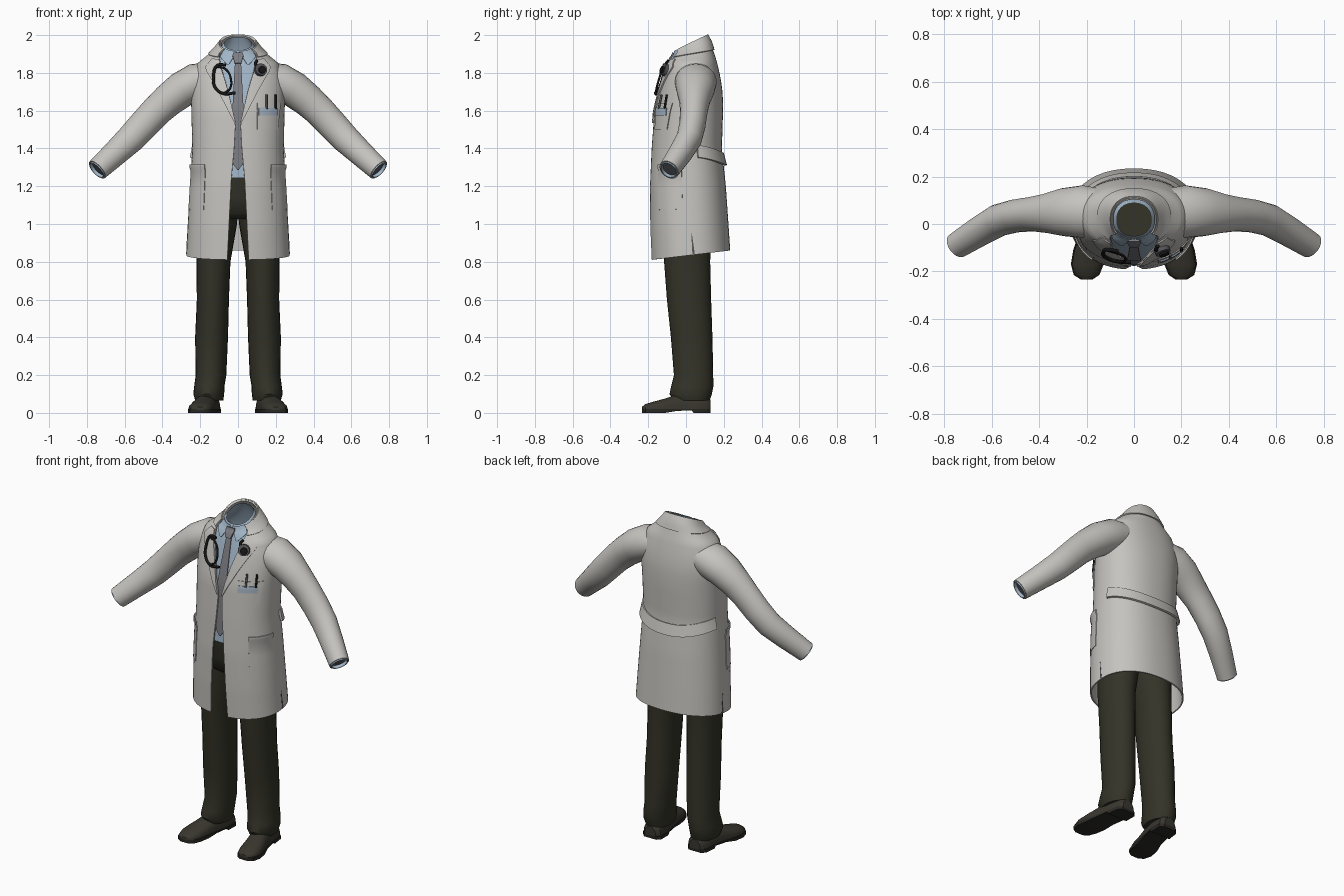
import bpy, bmesh, math
from mathutils import Vector

if "Cube" in bpy.data.objects:
    bpy.data.objects.remove(bpy.data.objects["Cube"])


def material(name, *rgb):
    m = bpy.data.materials.new(name)
    m.use_nodes = True
    m.diffuse_color = (*rgb, 1)
    bsdf = m.node_tree.nodes["Principled BSDF"]
    bsdf.inputs["Base Color"].default_value = (*rgb, 1)
    bsdf.inputs["Roughness"].default_value = 0.8
    return m


COAT = material("coat off white", .56, .55, .52)
SHIRT = material("shirt light blue", .36, .47, .58)
TIE = material("tie grey", .2, .2, .22)
TROUSER = material("trousers dark olive", .033, .033, .021)
SHOE = material("shoe dark brown", .04, .037, .027)
SOLE = material("sole near black", .022, .021, .017)
BLACK = material("rubber black", .008, .008, .008)
METAL = material("metal dark grey", .09, .09, .1)
CARD = material("card pale blue", .38, .46, .55)


def finish(ob, mat, angle=40):
    ob.data.materials.append(mat)
    bpy.ops.object.select_all(action="DESELECT")
    ob.select_set(True)
    bpy.context.view_layer.objects.active = ob
    for m in list(ob.modifiers):
        bpy.ops.object.modifier_apply(modifier=m.name)
    bpy.ops.object.shade_smooth_by_angle(angle=math.radians(angle))
    return ob


def loft(name, rows, mat, close=True, caps=False, thick=0, mirror=False):
    """Skin a list of point rows, optionally closed, capped, thickened, mirrored."""
    bm = bmesh.new()
    vs = [[bm.verts.new(p) for p in row] for row in rows]
    n = len(rows[0])
    for a, b in zip(vs, vs[1:]):
        for i in range(n if close else n - 1):
            j = (i + 1) % n
            bm.faces.new((a[i], a[j], b[j], b[i]))
    if caps:
        bm.faces.new(vs[0])
        bm.faces.new(vs[-1])
    bmesh.ops.recalc_face_normals(bm, faces=bm.faces)
    me = bpy.data.meshes.new(name)
    bm.to_mesh(me)
    bm.free()
    ob = bpy.data.objects.new(name, me)
    bpy.context.collection.objects.link(ob)
    if thick:
        s = ob.modifiers.new("thickness", "SOLIDIFY")
        s.thickness, s.offset = thick, 0
    if mirror:
        m = ob.modifiers.new("mirror", "MIRROR")
        m.use_mirror_merge = False
    return finish(ob, mat)


def lerp_table(table, h):
    """Linear lookup in rows whose first entry is the key."""
    h = min(max(h, table[0][0]), table[-1][0])
    for a, b in zip(table, table[1:]):
        if h <= b[0]:
            f = (h - a[0]) / (b[0] - a[0])
            return [p + (q - p) * f for p, q in zip(a[1:], b[1:])]


def steps(a, b, n):
    return [a + (b - a) * i / n for i in range(n + 1)]


# Body sections: height, half width, front y, back y, tilt
BODY = [(.835, .27, -.18, .23, .12), (1.0, .262, -.187, .22, .05),
        (1.2, .25, -.188, .207, 0), (1.4, .238, -.178, .186, 0),
        (1.6, .243, -.163, .192, 0), (1.7, .247, -.14, .19, 0),
        (1.78, .24, -.118, .178, 0), (1.85, .21, -.1, .16, .05),
        (1.895, .152, -.085, .142, .15), (1.925, .118, -.074, .128, .33),
        (1.955, .09, -.068, .106, .5)]
# Half width of the front opening by height
GAP = [(.835, .056), (1.24, .035), (1.4, .02), (1.53, .013), (1.7, .05),
       (1.8, .08), (1.9, .1), (1.925, .093), (1.955, .072)]
POWER = 2.25


def body(theta, h, off=0):
    """Point on the body surface; theta 0 is the front, pi/2 is +x."""
    hw, yf, yb, tilt = lerp_table(BODY, h)
    s, c = math.sin(theta), math.cos(theta)
    x = (hw + off) * math.copysign(abs(s) ** (2 / POWER), s)
    yc = (yf + yb) / 2
    y = yc - ((yb - yf) / 2 + off) * math.copysign(abs(c) ** (2 / POWER), c)
    return (x, y, h + tilt * (y - yc))


def theta_at(x, h):
    r = min(abs(x) / lerp_table(BODY, h)[0], 1)
    return math.copysign(math.asin(r ** (POWER / 2)), x)


def on_front(x, h, off=0):
    return body(theta_at(x, h), h, off)


def panel(name, edges, mat, off, thick=.005, mirror=False, cols=6, n=8):
    """Plate on the front; edges are (height, inner x, outer x)."""
    rows = []
    for h in steps(edges[0][0], edges[-1][0], n):
        a, b = lerp_table(edges, h)
        rows.append([on_front(x, h, off) for x in steps(a, b, cols)])
    return loft(name, rows, mat, False, False, thick, mirror)


def around(name, heights, mat, off, cols=56, gap=False, caps=False, thick=0):
    """Band round the body, open at the front when gap is set."""
    rows = []
    for h in heights:
        a = theta_at(lerp_table(GAP, h)[0], h) if gap else 0
        ts = steps(a, math.tau - a, cols)
        rows.append([body(t, h, off) for t in (ts if gap else ts[:-1])])
    return loft(name, rows, mat, not gap, caps, thick)


# Coat body, collar, lapels
around("coat_body", steps(.835, 1.8, 24) + steps(1.82, 1.955, 9), COAT, 0, gap=True, thick=.008)
around("coat_collar", steps(1.9, 1.955, 4), COAT, .008, gap=True, thick=.007)
panel("coat_lapel", [(1.535, .012, .018), (1.7, .049, .1), (1.83, .086, .17), (1.865, .092, .145),
                     (1.885, .096, .13)], COAT, .009, .007, True, 6, 14)

# Half belt sagging across the back
belt = []
for drop in (0, .03, .065):
    ts = steps(math.pi * .58, math.pi * 1.42, 24)
    belt.append([body(t, 1.42 - drop - .045 * math.cos(t) ** 2, .006 + drop * .15) for t in ts])
loft("back_half_belt", belt, COAT, False, False, .012)

# Hip pockets wrapping the sides, and side vents
pocket = [[body(t, h, .004 + .008 * (h > 1.29)) for t in steps(.72, 1.45, 8)]
          for h in (1.08, 1.2, 1.28, 1.3, 1.315)]
loft("hip_pocket", pocket, COAT, False, False, .006, True)
loft("side_vent", [[body(t, h, .003) for t in (1.6, 1.6 + w)]
                   for h, w in ((.84, .05), (.95, .01))], METAL, False, False, .004, True)

# Chest pocket with card and pens
panel("chest_pocket", [(1.5, .1, .205), (1.64, .1, .22)], COAT, .006)
panel("pocket_card", [(1.575, .105, .2), (1.615, .105, .2)], CARD, .011)


def tube(name, pts, radius, mat):
    cu = bpy.data.curves.new(name, "CURVE")
    cu.dimensions, cu.bevel_depth, cu.bevel_resolution = "3D", radius, 2
    cu.resolution_u, cu.use_fill_caps = 6, True
    sp = cu.splines.new("BEZIER")
    sp.bezier_points.add(len(pts) - 1)
    for bp, p in zip(sp.bezier_points, pts):
        bp.co = p
        bp.handle_left_type = bp.handle_right_type = "AUTO"
    ob = bpy.data.objects.new(name, cu)
    bpy.context.collection.objects.link(ob)
    cu.materials.append(mat)


for i, x in enumerate((.145, .19)):
    tube(f"pen_{i + 1}", [on_front(x, h, .013) for h in (1.61, 1.685)], .006, (METAL, BLACK)[i])

# Sleeves: x, y, z, half height, half depth
ARM = [(.13, .045, 1.775, .08, .1), (.22, .052, 1.752, .097, .108), (.3, .05, 1.71, .092, .098),
       (.37, .045, 1.655, .085, .08), (.43, .042, 1.6, .08, .07), (.5, .034, 1.525, .077, .067),
       (.57, .016, 1.45, .073, .065), (.65, -.03, 1.375, .065, .06), (.745, -.09, 1.287, .057, .052)]


def arm_rings(part, scale=1, shift=0):
    rows = []
    for i in part:
        p, q = Vector(ARM[max(i - 1, 0)][:3]), Vector(ARM[min(i + 1, len(ARM) - 1)][:3])
        t = (q - p).normalized()
        up = Vector((0, 1, 0)).cross(t).normalized() * ARM[i][3] * scale
        side = t.cross(up).normalized() * ARM[i][4] * scale
        c = Vector(ARM[i][:3]) + t * shift
        rows.append([c + up * math.cos(a) + side * math.sin(a) for a in steps(0, math.tau, 24)[:-1]])
    return rows


loft("sleeve", arm_rings(range(9)), COAT, thick=.006, mirror=True)
loft("shirt_cuff", arm_rings((7, 8), .86, .006), SHIRT, thick=.005, mirror=True)
loft("sleeve_lining", arm_rings((7, 8), .8, -.012), METAL, caps=True, mirror=True)

# Shirt, its collar wings and the tie
around("shirt", steps(1.235, 1.955, 22), SHIRT, -.018)
panel("shirt_collar", [(1.85, .05, .06), (1.9, .026, .1), (1.925, .015, .09), (1.955, .008, .076)],
      SHIRT, -.007, .004, True)
panel("tie", [(1.285, -.003, .003), (1.325, -.032, .032), (1.6, -.031, .031), (1.86, -.017, .017)],
      TIE, -.01, .005, n=20)
panel("tie_knot", [(1.86, -.018, .018), (1.92, -.03, .03), (1.945, -.024, .024)], TIE, -.002, .012)

# Trousers: hips and legs (z, centre x, centre y, half width, half depth)
hips = [[body(t, h, o) for t in steps(0, math.tau, 40)[:-1]]
        for h, o in ((1.03, -.09), (1.06, -.05), (1.14, -.028), (1.245, -.016))]
loft("trouser_hips", hips, TROUSER, caps=True)
LEG = [(.065, .152, .03, .074, .095), (.1, .155, .025, .082, .112), (.14, .152, .033, .08, .112),
       (.2, .143, .04, .081, .104), (.4, .14, .03, .087, .11), (.6, .133, .016, .085, .117),
       (.8, .13, .006, .09, .122), (1.0, .113, .003, .108, .132), (1.14, .105, .005, .108, .135)]
loft("trouser_leg", [[(cx + rx * math.cos(a), cy + ry * math.sin(a), z)
                      for a in steps(0, math.tau, 24)[:-1]] for z, cx, cy, rx, ry in LEG],
     TROUSER, caps=True, mirror=True)

# Shoes: y, centre x, half width, height, underside height
FOOT = [(.13, .15, .036, .07, 0), (.11, .15, .057, .085, 0), (.04, .155, .061, .1, 0),
        (.03, .156, .061, .1, .014), (-.05, .172, .06, .097, .01), (-.11, .187, .065, .076, 0),
        (-.17, .197, .065, .06, 0), (-.215, .2, .05, .047, 0), (-.233, .2, .022, .032, 0)]
loft("shoe_upper", [[(cx + w * math.cos(a), y, .016 + (h - .016) * math.sin(a) ** .7)
                     for a in steps(0, math.pi, 14)] for y, cx, w, h, _ in FOOT],
     SHOE, caps=True, mirror=True)
loft("shoe_sole", [[(cx + s * (w + .004), y, z) for s, z in ((-1, b), (1, b), (1, .02), (-1, .02))]
                   for y, cx, w, _, b in FOOT], SOLE, caps=True, mirror=True)

# Stethoscope: looped ear tubes on one lapel, chest piece on the other
LOOP = [(-.06, 1.85), (-.1, 1.845), (-.12, 1.78), (-.11, 1.72), (-.07, 1.69), (-.012, 1.695)]
tube("stethoscope_outer_tube", [on_front(x, h, .02) for x, h in LOOP], .008, BLACK)
BRANCH = [(-.1, 1.84), (-.06, 1.825), (-.035, 1.77), (-.04, 1.715), (-.07, 1.69)]
tube("stethoscope_inner_tube", [on_front(x, h, .022) for x, h in BRANCH], .006, BLACK)
tube("stethoscope_hose", [on_front(x, h, .018) for x, h in ((.09, 1.88), (.085, 1.85), (.11, 1.82))],
     .008, BLACK)
for name, r, d, off, mat in (("chest_piece", .033, .022, .02, METAL),
                             ("chest_piece_cap", .02, .016, .034, BLACK)):
    bpy.ops.mesh.primitive_cylinder_add(vertices=20, radius=r, depth=d,
                                        location=on_front(.11, 1.82, off),
                                        rotation=(math.radians(70), 0, math.radians(20)))
    bpy.context.object.name = name
    finish(bpy.context.object, mat)
